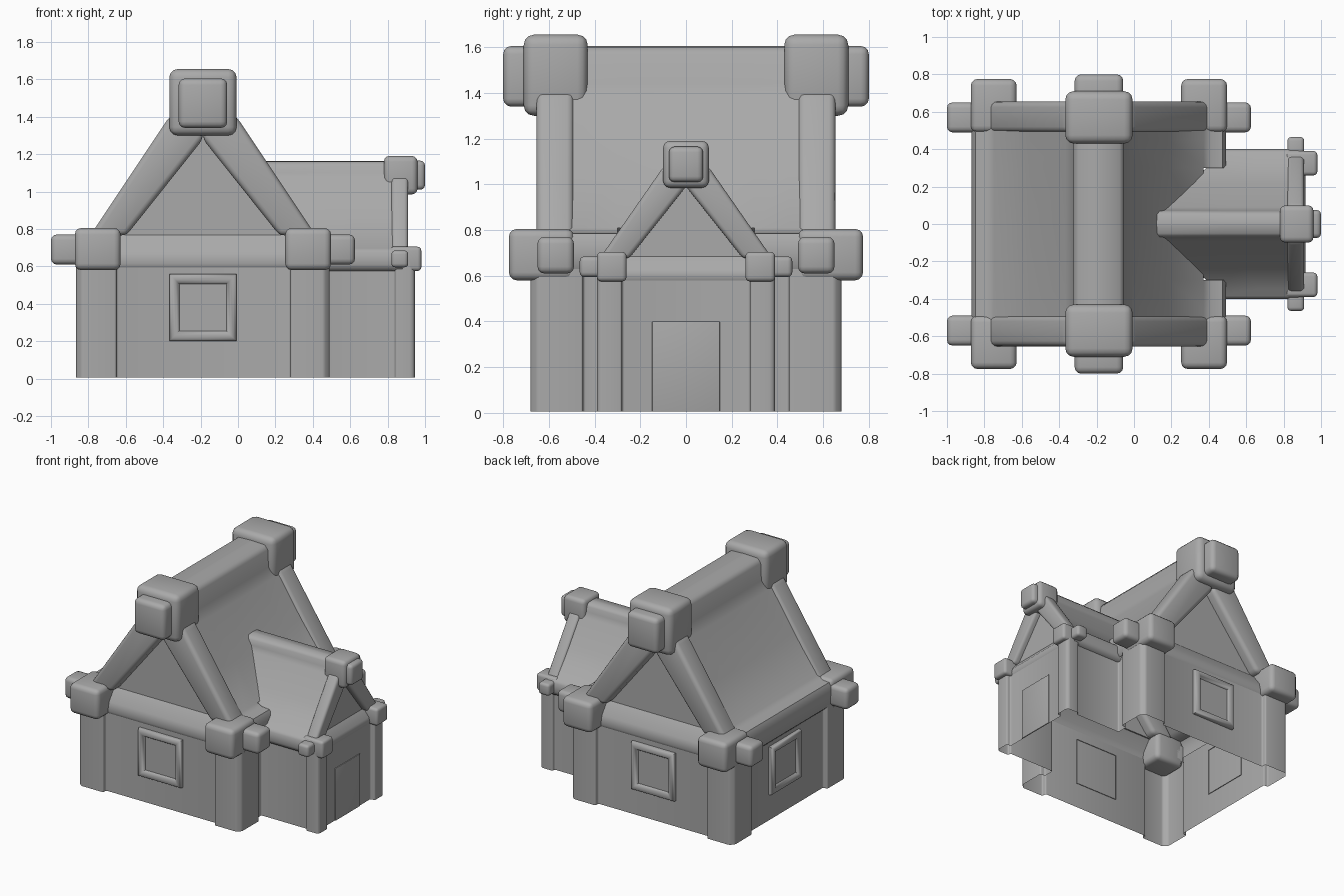
import bpy, bmesh, math
from mathutils import Vector, Matrix

cube = bpy.data.objects.get("Cube")
if cube:
    bpy.data.objects.remove(cube, do_unlink=True)

GREY = (0.4, 0.4, 0.4, 1)
mat = bpy.data.materials.new("plain_grey")
mat.use_nodes = True
mat.diffuse_color = GREY
mat.node_tree.nodes["Principled BSDF"].inputs["Base Color"].default_value = GREY

CX = -0.1875      # centre line of the main house


def finish(name, bm):
    bmesh.ops.recalc_face_normals(bm, faces=bm.faces[:])
    me = bpy.data.meshes.new(name)
    bm.to_mesh(me)
    bm.free()
    ob = bpy.data.objects.new(name, me)
    bpy.context.collection.objects.link(ob)
    me.materials.append(mat)
    bpy.ops.object.select_all(action='DESELECT')
    ob.select_set(True)
    bpy.context.view_layer.objects.active = ob
    bpy.ops.object.shade_smooth_by_angle(angle=math.radians(50))
    return ob


def prism(name, pts, axis, a, b, bevel=0.0, caps=True, closed=True):
    """Extrude a 2D profile along an axis from a to b."""
    def place(p, t):
        return {'X': (t, p[0], p[1]), 'Y': (p[0], t, p[1]), 'Z': (p[0], p[1], t)}[axis]
    bm = bmesh.new()
    lo = [bm.verts.new(place(p, a)) for p in pts]
    hi = [bm.verts.new(place(p, b)) for p in pts]
    n = len(pts)
    for i in range(n if closed else n - 1):
        j = (i + 1) % n
        bm.faces.new((lo[i], lo[j], hi[j], hi[i]))
    if caps:
        bm.faces.new(lo)
        bm.faces.new(hi)
    bmesh.ops.recalc_face_normals(bm, faces=bm.faces[:])
    if bevel:
        edges = [e for e in bm.edges if len(e.link_faces) == 2]
        bmesh.ops.bevel(bm, geom=edges, offset=bevel, segments=3, profile=0.5,
                        affect='EDGES', clamp_overlap=True)
    return finish(name, bm)


def box(name, xs, ys, zs, bevel=0.03):
    (x0, x1), (y0, y1), (z0, z1) = sorted(xs), sorted(ys), sorted(zs)
    return prism(name, [(x0, y0), (x1, y0), (x1, y1), (x0, y1)], 'Z', z0, z1, bevel)


def skin(name, rows, skip=lambda centre: False):
    """Loft a smooth open sheet through rows of points."""
    bm = bmesh.new()
    grid = [[bm.verts.new(p) for p in row] for row in rows]
    for r, s in zip(grid, grid[1:]):
        for i in range(len(r) - 1):
            quad = (r[i], r[i + 1], s[i + 1], s[i])
            if not skip(sum((v.co for v in quad), Vector()) / 4):
                bm.faces.new(quad)
    loose = [v for v in bm.verts if not v.link_faces]
    bmesh.ops.delete(bm, geom=loose, context='VERTS')
    return finish(name, bm)


def window(name, centre, angle):
    """Rounded square frame lofted from rings, with a sunken pane."""
    rings = [(.18, -.005), (.18, .015), (.174, .028), (.163, .035),
             (.148, .035), (.136, .028), (.125, .012)]
    bm = bmesh.new()
    loops = [[bm.verts.new((sx * s, -d, sz * s))
              for sx, sz in ((-1, -1), (1, -1), (1, 1), (-1, 1))] for s, d in rings]
    for p, q in zip(loops, loops[1:]):
        for i in range(4):
            j = (i + 1) % 4
            bm.faces.new((p[i], p[j], q[j], q[i]))
    bm.faces.new(loops[-1])
    bm.transform(Matrix.Translation(centre) @ Matrix.Rotation(angle, 4, 'Z'))
    return finish(name, bm)


# Walls: one open plan outline with projecting corner posts
half = [(.91, .28), (.945, .28), (.945, .375), (.93, .39), (.84, .39), (.84, .365),
        (.45, .365), (.45, .45), (.49, .45), (.49, .65), (.46, .68), (.28, .68),
        (.28, .645), (-.65, .645), (-.65, .68), (-.835, .68), (-.865, .65),
        (-.865, .45), (-.83, .45)]
plan = half + [(x, -y) for x, y in reversed(half)]
prism("walls", plan, 'Z', 0.005, 0.63, bevel=0.016, caps=False)

# Main roof: eave, sagging panel and ridge in one sheet per side, open at the wing
roof = [(.655, .6, 0), (.675, .62, 0), (.68, .75, 0), (.66, .785, 0), (.6, .79, 0),
        (.56, .81, 0), (.37, 1.095, .03), (.18, 1.375, .01), (.14, 1.44, 0),
        (.135, 1.57, 0), (.11, 1.6, 0), (0, 1.605, 0)]
for s, side in ((-1, "right"), (1, "left")):
    rows = [[(CX + s * u, y, z - sag * (1 - (y / .6) ** 2)) for u, z, sag in roof]
            for y in (-.6, -.45, -.3, 0, .3, .45, .6)]
    skin(side + "_roof", rows, lambda c: c.x > .3 and abs(c.y) < .3 and c.z < .81)

# Main gable ends
for f, end in ((-1, "front"), (1, "back")):
    sill = [(.645, .595), (.655, .615), (.64, .68), (.57, .775)]
    prism(end + "_gable_sill", [(f * y, z) for y, z in sill], 'X', CX - .6, CX + .6,
          caps=False, closed=False)
    prism(end + "_gable", [(CX - .45, .76), (CX + .45, .76), (CX, 1.35)], 'Y',
          f * .565, f * .575)
    box(end + "_ridge_block", (CX - .18, CX + .18), (f * .43, f * .71), (1.3, 1.655), .045)
    box(end + "_ridge_tip", (CX - .13, CX + .13), (f * .6, f * .8), (1.34, 1.605), .035)
    for s, side in ((-1, "right"), (1, "left")):
        tag = end + "_" + side
        rafter = [(.6, .77), (.18, 1.4), (0, 1.5), (0, 1.28), (.41, .765)]
        prism(tag + "_rafter", [(CX + s * u, z) for u, z in rafter], 'Y',
              f * .49, f * .655, .03)
        box(tag + "_corner_block", (CX + s * .44, CX + s * .685), (f * .49, f * .775),
            (.58, .805), .035)
        box(tag + "_beam_tip", (CX + s * .6, CX + s * .8125), (f * .49, f * .65),
            (.61, .77), .03)
    window(end + "_window", Vector((CX, f * .645, .38)), 0 if f < 0 else math.pi)
window("side_window", Vector((-.83, .02, .38)), -math.pi / 2)

# Side wing: ridge end, gable and door
box("wing_ridge_block", (.78, .96), (-.1, .1), (.985, 1.19), .03)
box("wing_ridge_tip", (.88, 1.0), (-.075, .075), (1.01, 1.165), .025)
prism("wing_gable", [(-.28, .66), (.28, .66), (0, 1.03)], 'X', .855, .865)
prism("wing_gable_sill", [(.91, .58), (.918, .6), (.91, .63), (.865, .685)],
      'Y', -.32, .32, caps=False, closed=False)
box("door", (.911, .918), (-.148, .148), (.005, .4), .003)

# Side wing: mirrored roof sheets meeting the main roof, rafters and corner blocks
wing = [(.365, .575), (.39, .585), (.4, .61), (.4, .675), (.385, .695), (.35, .705),
        (.22, .88), (.09, 1.065), (.072, 1.1), (.068, 1.14), (.05, 1.16), (0, 1.162)]


def valley(z):
    """Where the wing roof dips just under the main roof."""
    return CX + .53 - (z - .8) * .667 if z > .72 else .45


for f, end in ((-1, "front"), (1, "back")):
    tag = "wing_" + end
    skin(tag + "_roof", [[(valley(z) * (1 - t) + .88 * t, f * y, z) for y, z in wing]
                         for t in (0, .5, 1)])
    rafter = [(.375, .68), (.1, 1.075), (0, 1.12), (0, .99), (.25, .675)]
    prism(tag + "_rafter", [(f * y, z) for y, z in rafter], 'X', .82, .91, .02)
    box(tag + "_corner_block", (.81, .98), (f * .26, f * .39), (.575, .705), .02)
    box(tag + "_beam_tip", (.82, .91), (f * .33, f * .465), (.595, .685), .02)
